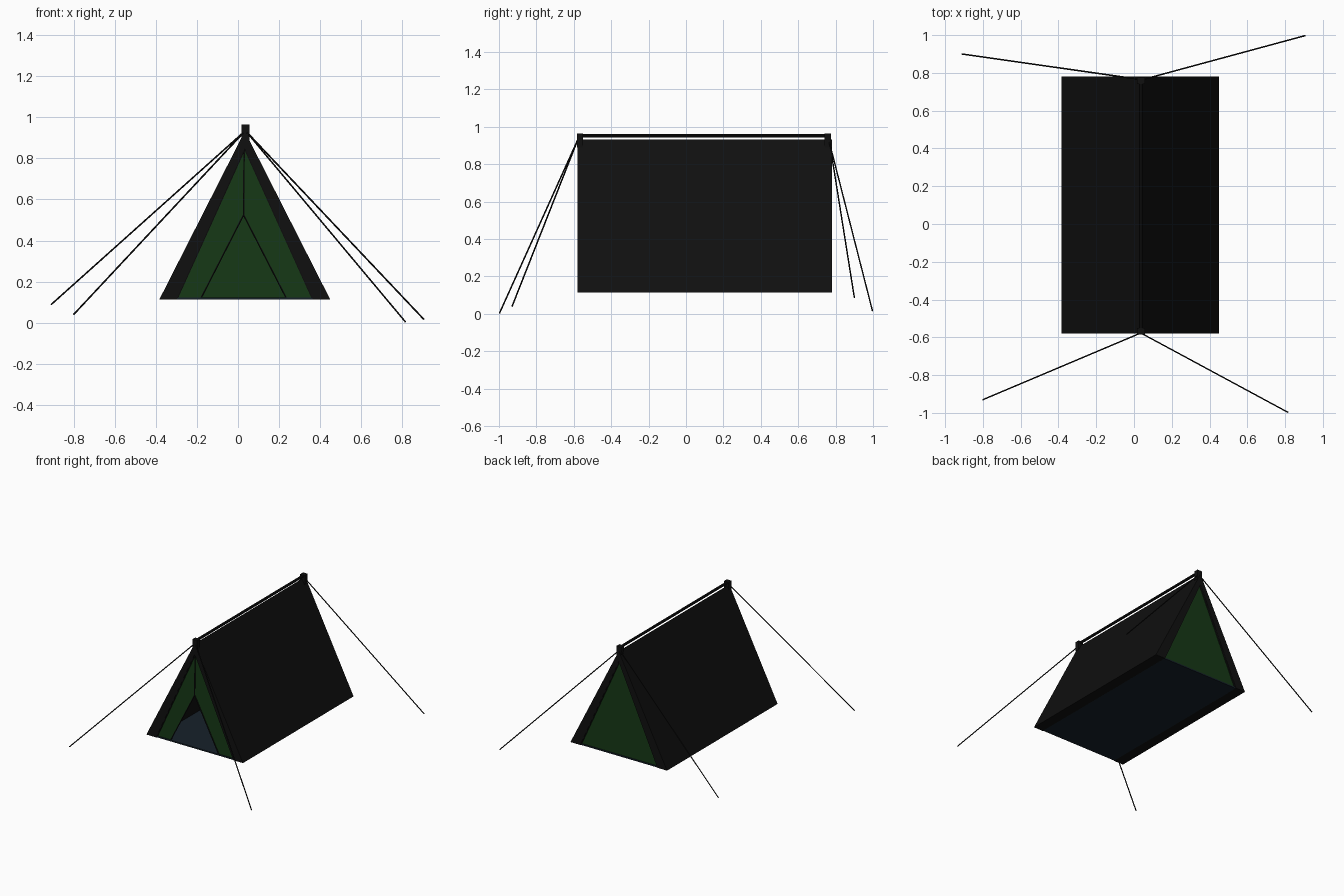
import bpy, bmesh
from mathutils import Vector

if "Cube" in bpy.data.objects:
    bpy.data.objects.remove(bpy.data.objects["Cube"])

CX = 0.033                    # ridge line in x
FRONT, BACK = -0.58, 0.78     # tent ends in y
BASE = 0.113


def material(name, rgb):
    m = bpy.data.materials.new(name)
    m.diffuse_color = (*rgb, 1)
    m.use_nodes = True
    m.node_tree.nodes["Principled BSDF"].inputs["Base Color"].default_value = m.diffuse_color
    return m


BLACK = material("black_fabric", (0.005, 0.005, 0.005))
GREEN = material("green_fabric", (0.008, 0.04, 0.008))
BLUE = material("groundsheet", (0.008, 0.015, 0.023))


def finish(name, bm, mat):
    bmesh.ops.recalc_face_normals(bm, faces=bm.faces)
    me = bpy.data.meshes.new(name)
    bm.to_mesh(me)
    bm.free()
    me.materials.append(mat)
    ob = bpy.data.objects.new(name, me)
    bpy.context.collection.objects.link(ob)
    return ob


def prism(name, outline, y0, y1, mat):
    """Extrude an x-z outline along y."""
    bm = bmesh.new()
    f = bm.faces.new([bm.verts.new((x, y0, z)) for x, z in outline])
    r = bmesh.ops.extrude_face_region(bm, geom=[f])
    moved = [v for v in r["geom"] if isinstance(v, bmesh.types.BMVert)]
    bmesh.ops.translate(bm, verts=moved, vec=(0, y1 - y0, 0))
    return finish(name, bm, mat)


def box(name, x0, x1, y0, y1, z0, z1, mat):
    return prism(name, [(x0, z0), (x1, z0), (x1, z1), (x0, z1)], y0, y1, mat)


def rod(name, a, b, r, mat, sides=8):
    a, b = Vector(a), Vector(b)
    bm = bmesh.new()
    bmesh.ops.create_cone(bm, cap_ends=True, segments=sides, radius1=r,
                          radius2=r, depth=(b - a).length)
    bm.transform(Vector((0, 0, 1)).rotation_difference(b - a).to_matrix().to_4x4())
    bmesh.ops.translate(bm, verts=bm.verts, vec=(a + b) / 2)
    return finish(name, bm, mat)


# roof: two sloping panels meeting at the ridge
for side, name in ((-1, "left_roof"), (1, "right_roof")):
    prism(name, [(CX, 0.932), (CX + side * 0.416, BASE),
                 (CX + side * 0.332, BASE), (CX, 0.85)], FRONT, BACK, BLACK)

# floor
box("floor", CX - 0.335, CX + 0.335, FRONT + 0.004, BACK - 0.004,
    BASE, BASE + 0.01, BLUE)

# back wall, and front wall with a triangular door opening
apex, left, right = (CX, 0.855), (CX - 0.335, 0.12), (CX + 0.335, 0.12)
door_top, door_l, door_r = (0.027, 0.525), (-0.18, 0.12), (0.235, 0.12)
prism("back_wall", [left, right, apex], BACK - 0.018, BACK - 0.01, GREEN)
prism("front_wall", [left, door_l, door_top, door_r, right, apex],
      FRONT + 0.01, FRONT + 0.018, GREEN)

# door zip and hems
y = FRONT + 0.008
for name, a, b in (("door_zip", (0.03, 0.85), door_top),
                   ("door_hem_left", door_top, door_l),
                   ("door_hem_right", door_top, door_r)):
    rod(name, (a[0], y, a[1]), (b[0], y, b[1]), 0.004, BLACK, 6)

# hems where the end walls meet roof and floor
for end, yy in (("front", y), ("back", BACK - 0.008)):
    for s in (-1, 1):
        rod(f"{end}_wall_hem", (CX, yy, 0.85), (CX + s * 0.33, yy, 0.12),
            0.006, BLACK, 6)

# ridge pole on end brackets
rod("ridge_pole", (CX + 0.004, FRONT, 0.953), (CX + 0.004, BACK - 0.01, 0.953),
    0.01, BLACK)
box("front_bracket", 0.017, 0.057, FRONT - 0.004, FRONT + 0.03, 0.89, 0.964, BLACK)
box("back_bracket", 0.017, 0.057, BACK - 0.04, BACK - 0.004, 0.89, 0.964, BLACK)

# guy lines
for name, top_y, end in (("front_left", -0.577, (-0.80, -0.93, 0.04)),
                         ("front_right", -0.577, (0.815, -0.997, 0.004)),
                         ("back_left", 0.765, (-0.91, 0.90, 0.088)),
                         ("back_right", 0.762, (0.905, 0.997, 0.016))):
    rod("guy_line_" + name, (CX + 0.003, top_y, 0.935), end, 0.004, BLACK, 6)
